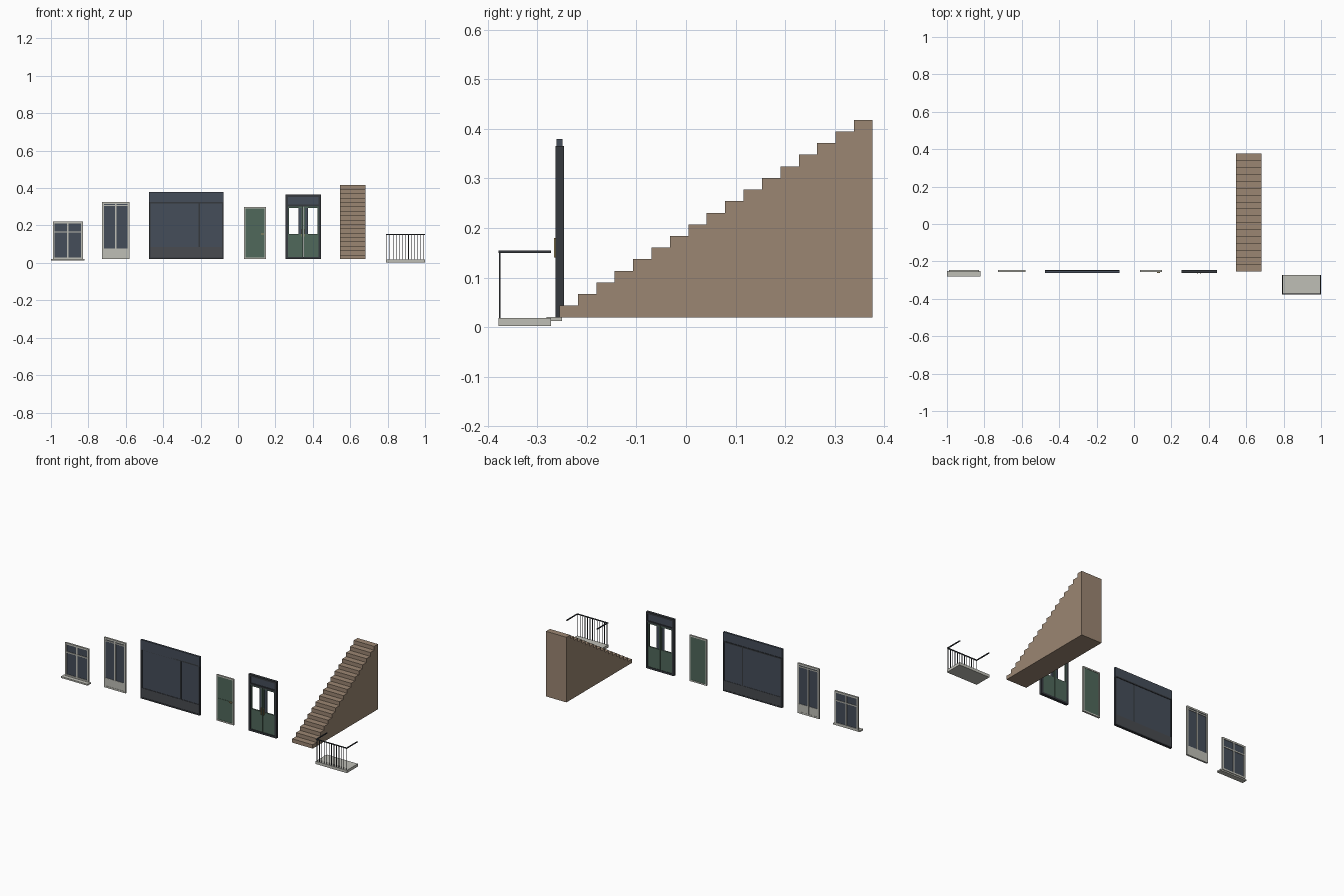
import bpy, bmesh
from mathutils import Matrix, Vector

if "Cube" in bpy.data.objects:
    bpy.data.objects.remove(bpy.data.objects["Cube"])


def material(name, rgb):
    m = bpy.data.materials.new(name)
    m.diffuse_color = (*rgb, 1)
    m.use_nodes = True
    m.node_tree.nodes["Principled BSDF"].inputs["Base Color"].default_value = m.diffuse_color
    return m


STONE = material("stone", (.52, .52, .47))
GLASS = material("glass", (.06, .075, .1))
DARK = material("dark_metal", (.035, .04, .047))
RISER = material("stall_grey", (.065, .07, .08))
GREEN = material("green_paint", (.08, .14, .105))
WOOD = material("wood", (.33, .24, .17))
BRASS = material("brass", (.35, .27, .12))


def part(name, mat, *boxes):
    """One object made of boxes given as (x0, x1, y0, y1, z0, z1)."""
    bm = bmesh.new()
    for x0, x1, y0, y1, z0, z1 in boxes:
        mid = Vector(((x0 + x1) / 2, (y0 + y1) / 2, (z0 + z1) / 2))
        size = Matrix.Diagonal((x1 - x0, y1 - y0, z1 - z0, 1))
        bmesh.ops.create_cube(bm, size=1, matrix=Matrix.Translation(mid) @ size)
    mesh = bpy.data.meshes.new(name)
    bm.to_mesh(mesh)
    bm.free()
    mesh.materials.append(mat)
    ob = bpy.data.objects.new(name, mesh)
    bpy.context.collection.objects.link(ob)
    return ob


def ring(x0, x1, y0, y1, z0, z1, t):
    """Four bars around an opening."""
    return [(x0, x0 + t, y0, y1, z0, z1), (x1 - t, x1, y0, y1, z0, z1),
            (x0 + t, x1 - t, y0, y1, z1 - t, z1), (x0 + t, x1 - t, y0, y1, z0, z0 + t)]


F, B = -.257, -.246          # front and back of the frames
GF, GB = -.253, -.249        # front and back of the panes

# Small casement window with sill
part("window_frame", STONE, *ring(-.99, -.83, F, B, .02, .222, .01),
     (-.914, -.906, F, B, .03, .212), (-.98, -.914, F, B, .162, .169),
     (-.906, -.84, F, B, .162, .169))
part("window_glass", GLASS, (-.98, -.84, GF, GB, .03, .212))
part("window_sill", STONE, (-1, -.82, -.281, -.25, .012, .021))

# Tall french window with solid lower panels
part("french_window_frame", STONE, *ring(-.727, -.58, F, B, .02, .325, .01),
     (-.657, -.649, F, B, .03, .315), (-.717, -.657, F, B, .303, .309),
     (-.649, -.59, F, B, .303, .309))
part("french_window_glass", GLASS, (-.717, -.59, GF, GB, .075, .315))
part("french_window_panel", STONE, (-.717, -.59, -.255, -.247, .03, .078))

# Shopfront with stall riser, panes and fascia
part("shopfront_frame", DARK, *ring(-.475, -.077, -.261, B, .02, .325, .008),
     (-.212, -.204, -.259, -.247, .085, .317))
part("shopfront_glass", GLASS, (-.467, -.085, -.256, -.249, .085, .317))
part("shopfront_stall_riser", RISER, (-.467, -.085, -.259, -.247, .028, .085))
part("shopfront_fascia", GLASS, (-.475, -.077, -.261, -.249, .318, .379))

# Single door
part("door_frame", STONE, *ring(.033, .15, F, B, .02, .3, .008))
part("door_leaf", GREEN, (.041, .142, -.254, -.248, .022, .292))
part("door_rail", GREEN, (.041, .142, -.256, -.248, .151, .158))
part("door_handle", BRASS, (.122, .138, -.262, -.254, .152, .158))

# Double door with transom light, open side lights and paired handles
DF = -.263
part("double_door_frame", DARK, *ring(.255, .443, DF, B, .02, .365, .012),
     (.267, .431, DF, B, .302, .312))
part("transom_light", GLASS, (.267, .431, -.257, -.25, .312, .353))
for side, s in (("left", -1), ("right", 1)):
    def span(a, b):
        lo, hi = sorted((.349 + s * a, .349 + s * b))
        return lo, hi
    part(side + "_door_leaf", GREEN,
         (*span(.002, .082), -.258, -.249, .025, .155),
         (*span(.002, .009), -.258, -.249, .155, .302),
         (*span(.076, .082), -.258, -.249, .155, .302),
         (*span(.009, .076), -.258, -.249, .294, .302))
    part(side + "_door_glass", GLASS, (*span(.009, .026), -.255, -.252, .155, .294))
    part(side + "_door_handle", BRASS, (*span(.006, .01), -.266, -.258, .14, .18))

# Solid staircase
STEPS, TREAD, RISE = 17, .0371, .0234
part("staircase", WOOD, *[
    (.545, .683, -.255 + i * TREAD, -.255 + (i + 1) * TREAD, .02, .02 + (i + 1) * RISE)
    for i in range(STEPS)])

# Balcony slab, handrail and front balusters
part("balcony_slab", STONE, (.79, 1, -.378, -.272, .002, .019))
part("balcony_handrail", DARK, (.79, 1, -.378, -.372, .15, .155),
     (.79, .796, -.372, -.272, .15, .155), (.994, 1, -.372, -.272, .15, .155))
part("balcony_balusters", DARK, *[
    (x - .0015, x + .0015, -.3765, -.3735, .019, .15)
    for x in [.796 + i * .198 / 12 for i in range(13)]])
